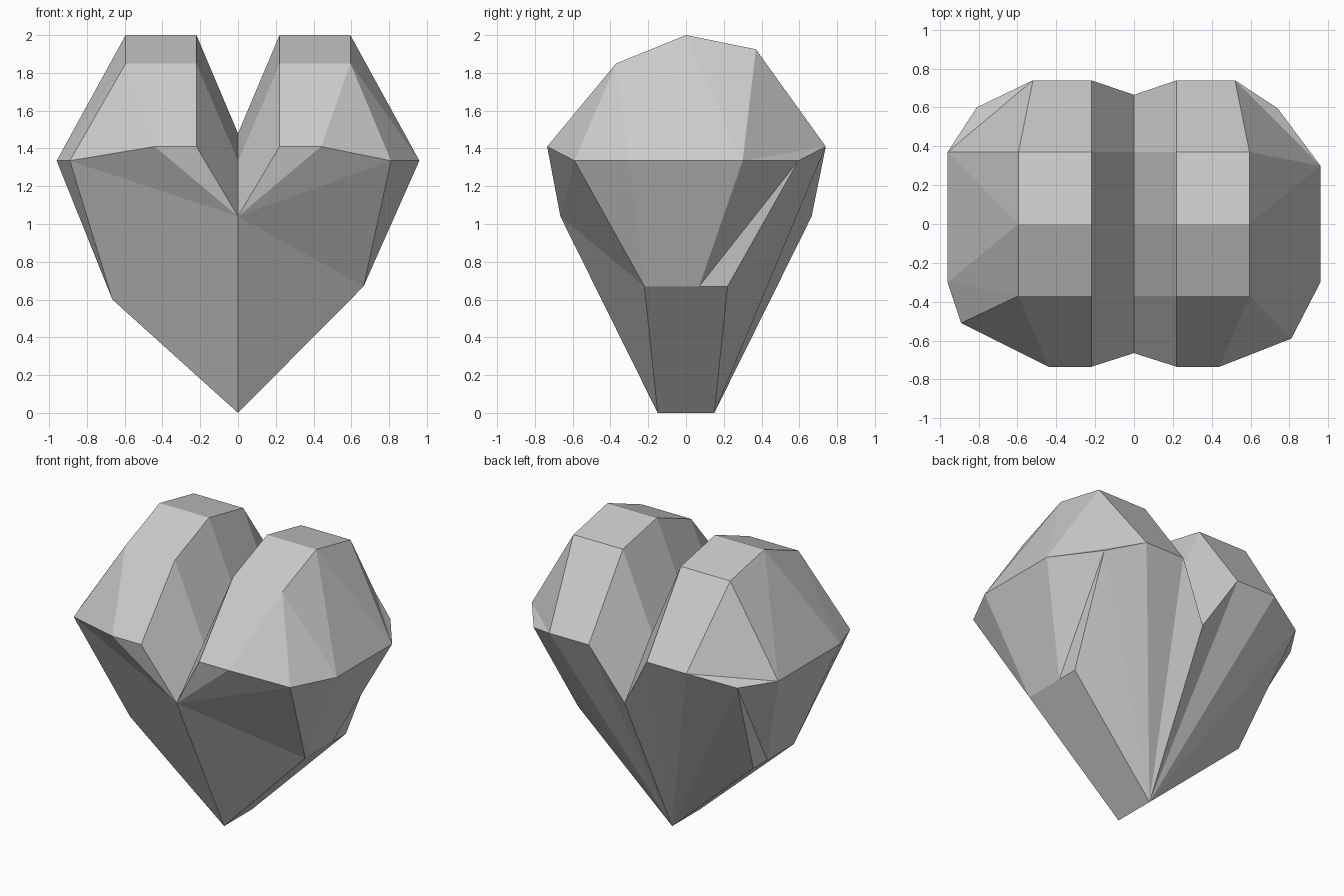
import bpy
import bmesh

default_cube = bpy.data.objects.get("Cube")
if default_cube:
    bpy.data.objects.remove(default_cube, do_unlink=True)

# One plain grey for the whole heart
GREY = (0.6, 0.6, 0.6, 1.0)
material = bpy.data.materials.new("stone_grey")
material.use_nodes = True
material.diffuse_color = GREY
material.node_tree.nodes["Principled BSDF"].inputs["Base Color"].default_value = GREY

bm = bmesh.new()


def add_points(points):
    return [bm.verts.new(point) for point in points]


def strip(first, second):
    """Quads between two chains of equal length."""
    for i in range(len(first) - 1):
        bm.faces.new((first[i], second[i], second[i + 1], first[i + 1]))


def fan(hub, rim):
    """Triangles from a hub to each edge of a rim."""
    for start, end in zip(rim, rim[1:]):
        bm.faces.new((hub, start, end))


def lobe_chain(side, front_x, ridge_x, back_x):
    """Chain running over the lobe from front to back."""
    return add_points([
        (side * front_x, -0.735, 1.41),
        (side * ridge_x, -0.37, 1.85),
        (side * ridge_x, 0, 2),
        (side * ridge_x, 0.37, 1.925),
        (side * back_x, 0.74, 1.41),
    ])


def add_lobe(side, front_corner, back_corner, side_back_y, low_z):
    inner = lobe_chain(side, 0.22, 0.22, 0.22)
    outer = lobe_chain(side, 0.44, 0.595, 0.52)

    # Widest line round the flank, and the lower edge beneath it
    corner_front, side_front, side_back, corner_back = add_points(
        (side * x, y, 1.335)
        for x, y in (front_corner, (0.96, -0.3), (0.96, side_back_y), back_corner)
    )
    low_front, low_mid, low_back = low = add_points(
        (side * 0.665, y, low_z) for y in (-0.22, 0.07, 0.22)
    )

    # Cleft wall and top of the lobe
    strip(cleft, inner)
    strip(inner, outer)

    # Upper flank
    fan(outer[1], [outer[0], corner_front, side_front, outer[2]])
    fan(outer[2], [side_front, side_back, outer[3]])
    fan(outer[3], [side_back, outer[4]])
    fan(outer[4], [side_back, corner_back])

    # Front and back facets
    fan(cleft[0], [inner[0], outer[0], corner_front, low_front, tip_front])
    fan(tip_back, [low_back, corner_back, outer[4], inner[4], cleft[4]])

    # Lower flank and underside
    fan(low_front, [corner_front, side_front])
    strip([side_front, side_back], [low_front, low_mid])
    fan(low_mid, [side_back, corner_back, low_back])
    bm.faces.new([tip_front, tip_back, *reversed(low)])


# Middle outline shared by both lobes
cleft = add_points([
    (0, -0.665, 1.04),
    (0, -0.37, 1.335),
    (0, 0, 1.48),
    (0, 0.37, 1.41),
    (0, 0.665, 1.04),
])
tip_front, tip_back = add_points([(0, -0.15, 0), (0, 0.15, 0)])

# Left and right lobes differ slightly
add_lobe(1, (0.81, -0.59), (0.74, 0.595), 0.3, 0.67)
add_lobe(-1, (0.89, -0.51), (0.81, 0.6), 0.37, 0.6)
bmesh.ops.recalc_face_normals(bm, faces=bm.faces)

mesh = bpy.data.meshes.new("faceted_heart")
bm.to_mesh(mesh)
bm.free()
mesh.materials.append(material)
heart = bpy.data.objects.new("faceted_heart", mesh)
bpy.context.collection.objects.link(heart)
